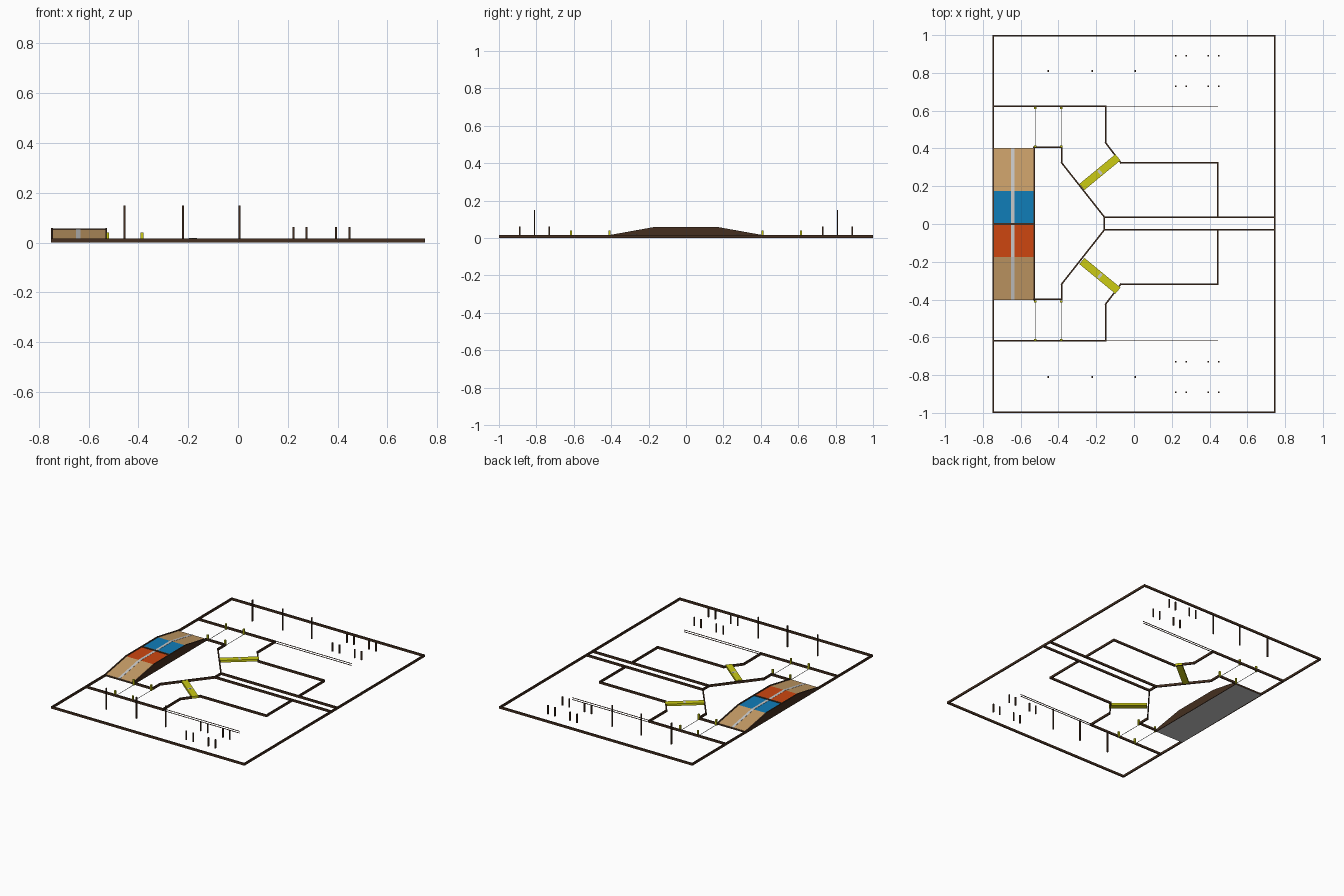
import bpy, bmesh, math
from mathutils import Vector

cube = bpy.data.objects.get("Cube")
if cube:
    bpy.data.objects.remove(cube, do_unlink=True)


def material(name, r, g, b):
    m = bpy.data.materials.new(name)
    m.use_nodes = True
    m.diffuse_color = (r, g, b, 1)
    m.node_tree.nodes["Principled BSDF"].inputs["Base Color"].default_value = (r, g, b, 1)
    return m


WOOD = material("dark wood", 0.058, 0.028, 0.014)
TAN = material("tan ramp", 0.578, 0.342, 0.138)
BLUE = material("blue", 0.005, 0.205, 0.485)
RED = material("orange red", 0.61, 0.061, 0.005)
YELLOW = material("yellow", 0.597, 0.597, 0.007)
GREY = material("light grey", 0.578, 0.578, 0.578)

H = 0.016      # wall height
T = 0.008      # wall thickness


def finish(name, bm, mats):
    bmesh.ops.recalc_face_normals(bm, faces=bm.faces)
    me = bpy.data.meshes.new(name)
    bm.to_mesh(me)
    bm.free()
    for m in mats:
        me.materials.append(m)
    ob = bpy.data.objects.new(name, me)
    bpy.context.collection.objects.link(ob)
    return ob


def beam(name, a, b, width, z0, z1, mat, extend=0):
    """Box running on the floor plan from point a to point b."""
    a, b = Vector(a), Vector(b)
    d = (b - a).normalized()
    a, b = a - d * extend, b + d * extend
    n = Vector((-d.y, d.x)) * width / 2
    bm = bmesh.new()
    face = bm.faces.new([bm.verts.new((p.x, p.y, z0)) for p in (a + n, a - n, b - n, b + n)])
    top = bmesh.ops.extrude_face_region(bm, geom=[face])["geom"]
    bmesh.ops.translate(bm, vec=(0, 0, z1 - z0),
                        verts=[v for v in top if isinstance(v, bmesh.types.BMVert)])
    return finish(name, bm, [mat])


def walls(name, points, mat=WOOD):
    for i, (a, b) in enumerate(zip(points, points[1:])):
        beam(f"{name}_{i + 1}", a, b, T, 0, H, mat, T / 2)


def post(name, x, y, size, height, mat):
    beam(name, (x - size / 2, y), (x + size / 2, y), size, 0, height, mat)


def prism(name, profile, x0, x1, mats, rule=None):
    """Side profile in y and z, extruded along x."""
    bm = bmesh.new()
    face = bm.faces.new([bm.verts.new((x0, y, z)) for y, z in profile])
    side = bmesh.ops.extrude_face_region(bm, geom=[face])["geom"]
    bmesh.ops.translate(bm, vec=(x1 - x0, 0, 0),
                        verts=[v for v in side if isinstance(v, bmesh.types.BMVert)])
    bmesh.ops.recalc_face_normals(bm, faces=bm.faces)
    if rule:
        for f in bm.faces:
            f.material_index = rule(f)
    return finish(name, bm, mats)


# Outer frame
fx, fy = 0.75 - T / 2, 1 - T / 2
walls("frame", [(-fx, -fy), (fx, -fy), (fx, fy), (-fx, fy), (-fx, -fy)])

# Everything mirrored front to back
for side, s in (("back", 1), ("front", -1)):
    def at(x, y):
        return (x, s * y + 0.003)

    walls(f"{side}_long_wall", [at(-0.746, 0.621), at(-0.15, 0.621)])
    for i, z in enumerate((0, H - 0.003)):
        beam(f"{side}_rail_{i + 1}", at(-0.15, 0.621), at(0.445, 0.621), 0.004, z, z + 0.003, WOOD)
    walls(f"{side}_inner_wall", [at(-0.53, 0.4025), at(-0.383, 0.4025), at(-0.383, 0.321),
                                 at(-0.157, 0.034), at(0.746, 0.034)])
    walls(f"{side}_outer_wall", [at(-0.15, 0.621), at(-0.15, 0.427), at(-0.07, 0.321),
                                 at(0.443, 0.321), at(0.443, 0.034)])

    # Yellow crossing with a pale centre plate
    a, b = Vector((-0.276, s * 0.196)), Vector((-0.085, s * 0.353))
    beam(f"{side}_crossing", a, b, 0.042, 0.002, 0.017, YELLOW)
    beam(f"{side}_crossing_plate", a.lerp(b, 0.47), a.lerp(b, 0.53), 0.03, 0.017, 0.018, GREY)

    # Gate posts and floor lines
    for i, x in enumerate((-0.523, -0.385)):
        beam(f"{side}_gate_line_{i + 1}", (x, s * 0.41), (x, s * 0.615), 0.003, 0, 0.002, GREY)
        for j, y in enumerate((0.41, 0.614)):
            post(f"{side}_gate_post_{i + 1}_{j + 1}", x, s * y, 0.011, 0.04, YELLOW)

    # Tall poles and short stakes
    for i, x in enumerate((-0.455, -0.22, 0.006)):
        post(f"{side}_tall_pole_{i + 1}", x, s * 0.81, 0.008, 0.15, WOOD)
    for i, x in enumerate((0.222, 0.276, 0.394, 0.448)):
        for j, y in enumerate((0.73, 0.89)):
            post(f"{side}_stake_{i + 1}_{j + 1}", x, s * y, 0.008, 0.062, WOOD)

# Channel end wall
walls("channel_end", [(-0.157, -0.031), (-0.157, 0.037)])


# Bridge deck, coloured by position along its length
def deck_colour(f):
    y = f.calc_center_median().y
    if f.normal.z < -0.5:
        return 3
    if f.normal.z < 0.5:
        return 4
    if abs(y) > 0.18:
        return 0
    return 1 if y > 0 else 2


TOP = [(0.403, 0.012), (0.175, 0.053), (0, 0.053), (-0.175, 0.053), (-0.403, 0.012)]
prism("bridge_deck", [(-0.403, 0), (0.403, 0)] + TOP, -0.748, -0.53,
      [TAN, BLUE, RED, GREY, WOOD], deck_colour)


def lifted(h):
    return [(y, z + h) for y, z in TOP]


# Centre stripe, side curbs and dividing line
prism("bridge_stripe", lifted(0.001) + TOP[::-1], -0.65, -0.632, [GREY])
for name, x in (("right", -0.75), ("left", -0.533)):
    prism(f"bridge_{name}_curb", [(-0.404, 0), (0.404, 0)] + lifted(0.005),
          x, x + T, [WOOD])
beam("bridge_divider", (-0.744, 0), (-0.53, 0), 0.012, 0.053, 0.057, WOOD)
